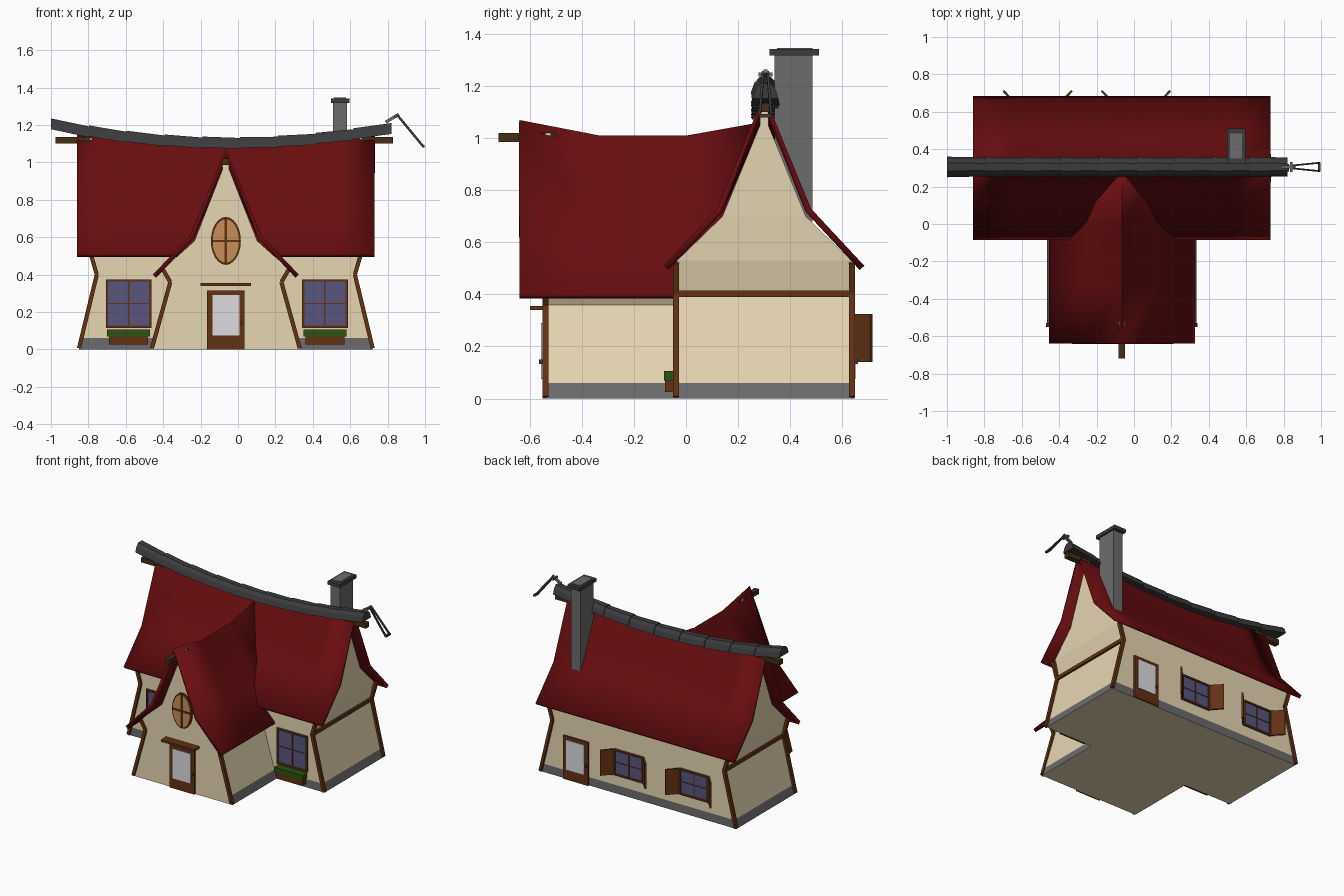
import bpy, bmesh, math
from mathutils import Vector

old = bpy.data.objects.get("Cube")
if old:
    bpy.data.objects.remove(old, do_unlink=True)


def material(name, r, g, b):
    m = bpy.data.materials.new(name)
    m.use_nodes = True
    m.diffuse_color = (r, g, b, 1)
    shader = m.node_tree.nodes["Principled BSDF"]
    shader.inputs["Base Color"].default_value = (r, g, b, 1)
    shader.inputs["Roughness"].default_value = 0.8
    return m


ROOF = material("roof red", 0.14, 0.004, 0.005)
WALL = material("cream plaster", 0.80, 0.67, 0.45)
STONE = material("grey stone", 0.15, 0.15, 0.15)
SLATE = material("dark slate", 0.045, 0.045, 0.048)
WOOD = material("brown timber", 0.12, 0.032, 0.007)
DARK = material("dark timber", 0.06, 0.028, 0.007)
GLASS = material("blue glass", 0.10, 0.09, 0.21)
AMBER = material("amber glass", 0.58, 0.27, 0.10)
PANE = material("pale pane", 0.72, 0.72, 0.74)
LEAF = material("leaf green", 0.025, 0.085, 0.006)

CX, CY = -0.065, 0.30          # middle of the house
FRONT, BACK, WING = CY - 0.335, CY + 0.335, -0.54


def finish(name, bm, *mats):
    bmesh.ops.recalc_face_normals(bm, faces=bm.faces)
    me = bpy.data.meshes.new(name)
    bm.to_mesh(me)
    bm.free()
    ob = bpy.data.objects.new(name, me)
    bpy.context.collection.objects.link(ob)
    for m in mats:
        me.materials.append(m)
    return ob


def hull(name, mat, points):
    bm = bmesh.new()
    verts = [bm.verts.new(p) for p in points]
    bmesh.ops.convex_hull(bm, input=verts)
    return finish(name, bm, mat)


def box(name, mat, xs, ys, zs):
    return hull(name, mat, [(x, y, z) for x in xs for y in ys for z in zs])


def beam(name, mat, p, q, w, h):
    p, q = Vector(p), Vector(q)
    rot = (q - p).to_track_quat('X', 'Z')
    return hull(name, mat, [e + rot @ Vector((0, a * w / 2, b * h / 2))
                            for e in (p, q) for a in (-1, 1) for b in (-1, 1)])


def walls(name, rings, bare_front):
    """Stack of rectangles, each (z, x0, x1, y0, y1), with a stone footing."""
    bm = bmesh.new()
    loops = [[bm.verts.new(c) for c in ((a, f, z), (b, f, z), (b, k, z), (a, k, z))]
             for z, a, b, f, k in rings]
    for lo, hi in zip(loops, loops[1:]):
        for i in range(4):
            j = (i + 1) % 4
            bm.faces.new((lo[i], lo[j], hi[j], hi[i]))
    bm.faces.new(loops[0][::-1])
    bm.faces.new(loops[-1])
    bmesh.ops.recalc_face_normals(bm, faces=bm.faces)
    for f in bm.faces:
        low = 0.001 < f.calc_center_median().z < 0.06
        f.material_index = int(low and not (bare_front and f.normal.y < -0.5))
    return finish(name, bm, WALL, STONE)


def smooth(ob, angle):
    bpy.ops.object.select_all(action='DESELECT')
    ob.select_set(True)
    bpy.context.view_layer.objects.active = ob
    bpy.ops.object.shade_smooth_by_angle(angle=math.radians(angle))


def roof(name, stations, eave, knee, place):
    """Swept gable sheet; stations are (distance along, ridge height)."""
    bm = bmesh.new()
    rows = []
    for t, top in stations:
        prof = [(-eave[0], eave[1]), (-knee[0], knee[1]), (0, top), knee, eave]
        rows.append([bm.verts.new(place(t, s, z)) for s, z in prof])
    for a, b in zip(rows, rows[1:]):
        for i in range(4):
            bm.faces.new((a[i], a[i + 1], b[i + 1], b[i]))
    ob = finish(name, bm, ROOF)
    if ob.data.polygons[0].normal.z < 0:
        ob.data.flip_normals()
    mod = ob.modifiers.new("thickness", 'SOLIDIFY')
    mod.thickness, mod.offset = 0.024, -1
    smooth(ob, 30)


# Walls
walls("main_walls", [(z, CX - hx, CX + hx, CY - hy, CY + hy) for z, hx, hy in (
    (0, .785, .335), (.06, .768, .335), (.4, .685, .335), (.53, .715, .335),
    (.7, .725, .16), (1.06, .735, .012))], False)
walls("wing_walls", [(z, CX - hx, CX + hx, WING, 0) for z, hx in (
    (0, .4), (.06, .383), (.36, .295), (.43, .335), (.58, .168), (.97, .015))], True)

# Roofs with sagging ridges
SAG = lambda x: 1.10 + 0.11 * (x - CX) ** 2
xs = [CX + 0.795 * (i / 4 - 1) for i in range(9)]
roof("main_roof", [(x, SAG(x)) for x in xs], (.385, .51), (.18, .73),
     lambda t, s, z: (t, CY + s, z))
roof("wing_roof", [(-.64, 1.07), (-.33, 1.01), (0, 1.01), (.28, 1.06)], (.39, .40), (.19, .61),
     lambda t, s, z: (CX + s, t, z))

# Ridge beams and gable tips
for s, side, end in ((-1, "right", -.975), (1, "left", .83)):
    gx = CX + s * .725
    box(f"gable_tip_{side}", WALL, (gx - .01, gx + .01), (CY - .016, CY + .016), (1.04, 1.13))
    box(f"ridge_beam_{side}", DARK, (gx, end), (CY - .02, CY + .02), (1.10, 1.135))
box("wing_gable_tip", WALL, (CX - .018, CX + .018), (WING, WING + .02), (.95, 1.02))
hull("wing_ridge_beam", DARK, [(CX + x, y, z) for y in (-.72, -.5) for x, z in (
    (-.017, .985), (.017, .985), (-.017, 1.02), (.017, 1.02))])

# Bent corner posts and gable cross beams
for s, side in ((-1, "right"), (1, "left")):
    posts = [(f"main_{n}", y, ((.785, .006), (.69, .4), (.725, .52)))
             for n, y in (("front", FRONT - .003), ("back", BACK + .003))]
    posts.append(("wing", WING, ((.395, .006), (.297, .36), (.335, .425))))
    for label, y, path in posts:
        for part, a, b in zip(("lower", "upper"), path, path[1:]):
            beam(f"{label}_post_{part}_{side}", WOOD, (CX + s * a[0], y, a[1]),
                 (CX + s * b[0], y, b[1]), .024, .022)
    x = CX + s * .69
    box(f"cross_beam_{side}", WOOD, (x - .012, x + .012), (FRONT, BACK), (.39, .415))


def window(name, x, wall, s, hw, z0, z1):
    """Framed window on a wall facing s along y."""
    box(name + "_glass", GLASS, (x - hw, x + hw), (wall, wall + s * .006), (z0, z1))
    ys = (wall, wall + s * .014)
    for e, side in ((-1, "right"), (1, "left")):
        box(f"{name}_jamb_{side}", WOOD, (x + e * hw, x + e * (hw - .012)), ys, (z0, z1))
    for part, z in (("sill", z0), ("head", z1 - .012)):
        box(f"{name}_{part}", WOOD, (x - hw, x + hw), ys, (z, z + .012))
    thin = (wall, wall + s * .010)
    zm = (z0 + z1) / 2
    box(name + "_mullion", WOOD, (x - .004, x + .004), thin, (z0, z1))
    box(name + "_crossbar", WOOD, (x - hw, x + hw), thin, (zm - .002, zm + .002))


def door(name, x, wall, s):
    box(name, WOOD, (x - .1, x + .1), (wall, wall + s * .012), (0, .315))
    box(name + "_pane", PANE, (x - .072, x + .072), (wall, wall + s * .017), (.075, .29))
    k = x - s * .085
    box(name + "_knob", SLATE, (k - .007, k + .007), (wall, wall + s * .025), (.133, .15))


# Front windows with flower boxes
for x, side in ((CX - .52, "right"), (CX + .53, "left")):
    window(f"front_window_{side}", x, FRONT, -1, .122, .115, .375)
    box(f"flower_box_{side}", WOOD, (x - .105, x + .105), (FRONT, -.08), (.025, .075))
    box(f"flowers_{side}", LEAF, (x - .115, x + .115), (FRONT, -.085), (.07, .106))

# Back windows with open shutters
for x, side in ((-.515, "right"), (.01, "left")):
    window(f"back_window_{side}", x, BACK, 1, .118, .135, .325)
    for e, hand in ((-1, "right"), (1, "left")):
        beam(f"{side}_window_shutter_{hand}", WOOD, (x + e * .12, BACK + .01, .232),
             (x + e * .183, .712, .232), .012, .185)

# Doors and canopy
door("front_door", CX, WING, -1)
door("back_door", .435, BACK, 1)
box("door_canopy", WOOD, (CX - .135, CX + .135), (-.60, WING), (.34, .355))

# Oval window
for name, mat, rx, rz, depth in (("oval_frame", WOOD, .08, .128, .010),
                                 ("oval_glass", AMBER, .07, .116, .014)):
    ring = [(math.cos(i * math.tau / 24), math.sin(i * math.tau / 24)) for i in range(24)]
    hull(name, mat, [(CX + rx * c, y, .58 + rz * s)
                     for y in (WING, WING - depth) for c, s in ring])
box("oval_bar_upright", WOOD, (CX - .006, CX + .006), (WING, WING - .019), (.46, .70))
box("oval_bar_level", WOOD, (CX - .072, CX + .072), (WING, WING - .019), (.574, .586))

# Ridge tiles, each slightly wider at one end
COUNT = 9
step = 1.82 / COUNT
for i in range(COUNT):
    pts = []
    for x, k in ((-1 + i * step, 1.06), (-1 + (i + 1) * step, .97)):
        top = 1.132 + .108 * (x + .04) ** 2
        pts += [(x, CY + .005 + k * y, top + (k - 1) * .06 + z)
                for y, z in ((-.052, -.058), (-.04, -.022), (-.02, 0),
                             (.02, 0), (.04, -.022), (.052, -.058))]
    hull(f"ridge_tile_{i + 1}", SLATE, pts)

# Chimney
box("chimney_shaft", STONE, (.507, .583), (.34, .485), (.68, 1.33))
box("chimney_cap", SLATE, (.497, .595), (.32, .51), (1.317, 1.342))
box("chimney_flue", STONE, (.512, .578), (.35, .485), (1.33, 1.346))

# Hanging ornament at the ridge end
beam("ornament_hook", STONE, (.79, .305, 1.215), (.86, .305, 1.257), .016, .016)
beam("ornament_bar", STONE, (.84, .278, 1.245), (.84, .332, 1.245), .014, .014)
for e, side in ((-1, "front"), (1, "back")):
    beam(f"ornament_arm_{side}", SLATE, (.85, .305 + e * .008, 1.255),
         (.99, .305 + e * .022, 1.085), .009, .012)
beam("ornament_end", SLATE, (.99, .28, 1.087), (.99, .33, 1.087), .014, .014)
